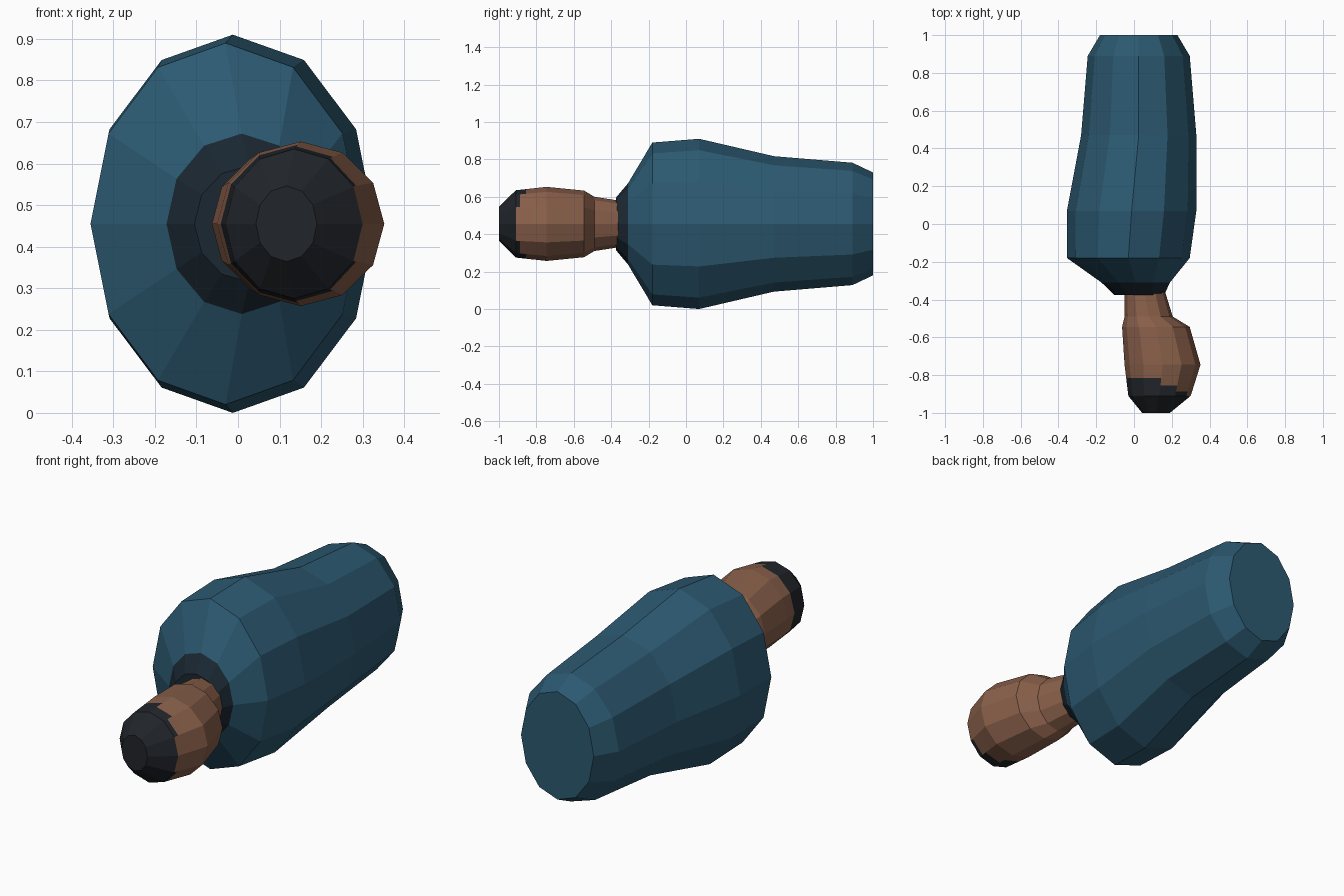
import bpy, math

if "Cube" in bpy.data.objects:
    bpy.data.objects.remove(bpy.data.objects["Cube"])

SIDES = 12
ZC = 0.455


def material(name, rgb):
    m = bpy.data.materials.new(name)
    m.diffuse_color = (*rgb, 1)
    m.use_nodes = True
    m.node_tree.nodes["Principled BSDF"].inputs["Base Color"].default_value = m.diffuse_color
    return m


blue = material("blue_cloth", (0.025, 0.10, 0.165))
navy = material("dark_collar", (0.010, 0.020, 0.031))
skin = material("skin", (0.25, 0.115, 0.068))
hair = material("dark_hair", (0.015, 0.018, 0.023))


def loft(name, sections, mats, pick=lambda x, y: 0):
    """Flat-faced loft along y; section = (y, x_min, x_max, z_radius)."""
    verts, faces = [], []
    for y, x0, x1, rz in sections:
        for i in range(SIDES):
            a = 2 * math.pi * i / SIDES
            verts.append(((x0 + x1) / 2 + (x1 - x0) / 2 * math.cos(a), y,
                          ZC + rz * math.sin(a)))
    for s in range(len(sections) - 1):
        for i in range(SIDES):
            j = (i + 1) % SIDES
            a, b = s * SIDES, (s + 1) * SIDES
            faces.append((a + i, a + j, b + j, b + i))
    faces.append(tuple(reversed(range(SIDES))))
    faces.append(tuple(range(len(verts) - SIDES, len(verts))))
    # sections run from +y to -y, so this winding faces outward
    mesh = bpy.data.meshes.new(name)
    mesh.from_pydata(verts, [], faces)
    for m in mats:
        mesh.materials.append(m)
    for p in mesh.polygons:
        p.material_index = pick(p.center.x, p.center.y)
    obj = bpy.data.objects.new(name, mesh)
    bpy.context.collection.objects.link(obj)
    return obj


def blend(a, b, t):
    return tuple(p + (q - p) * t for p, q in zip(a, b))


# Torso with dark collar at the neck end
loft("torso", [
    (1.00, -0.18, 0.23, 0.275),
    (0.89, -0.245, 0.295, 0.327),
    (0.47, -0.28, 0.33, 0.362),
    (0.07, -0.355, 0.33, 0.455),
    (-0.18, -0.355, 0.295, 0.435),
    (-0.31, -0.172, 0.19, 0.217),
    (-0.375, -0.105, 0.16, 0.14),
], [blue, navy], lambda x, y: 1 if y < -0.315 else 0)

# Head and neck; extra rings carry the stepped hairline
wide, brow = (-0.745, -0.05, 0.352, 0.198), (-0.91, -0.03, 0.30, 0.18)


def hairline(x, y):
    limit = -0.81 if x < 0.14 else -0.855 if x < 0.22 else -0.885 if x < 0.275 else -0.91
    return 1 if y < limit else 0


loft("head", [
    (-0.36, -0.05, 0.165, 0.125),
    (-0.49, -0.05, 0.205, 0.145),
    (-0.545, -0.063, 0.295, 0.178),
    wide,
    blend(wide, brow, 0.42),
    blend(wide, brow, 0.67),
    blend(wide, brow, 0.86),
    brow,
    (-1.0, 0.043, 0.19, 0.091),
], [skin, hair], hairline)
